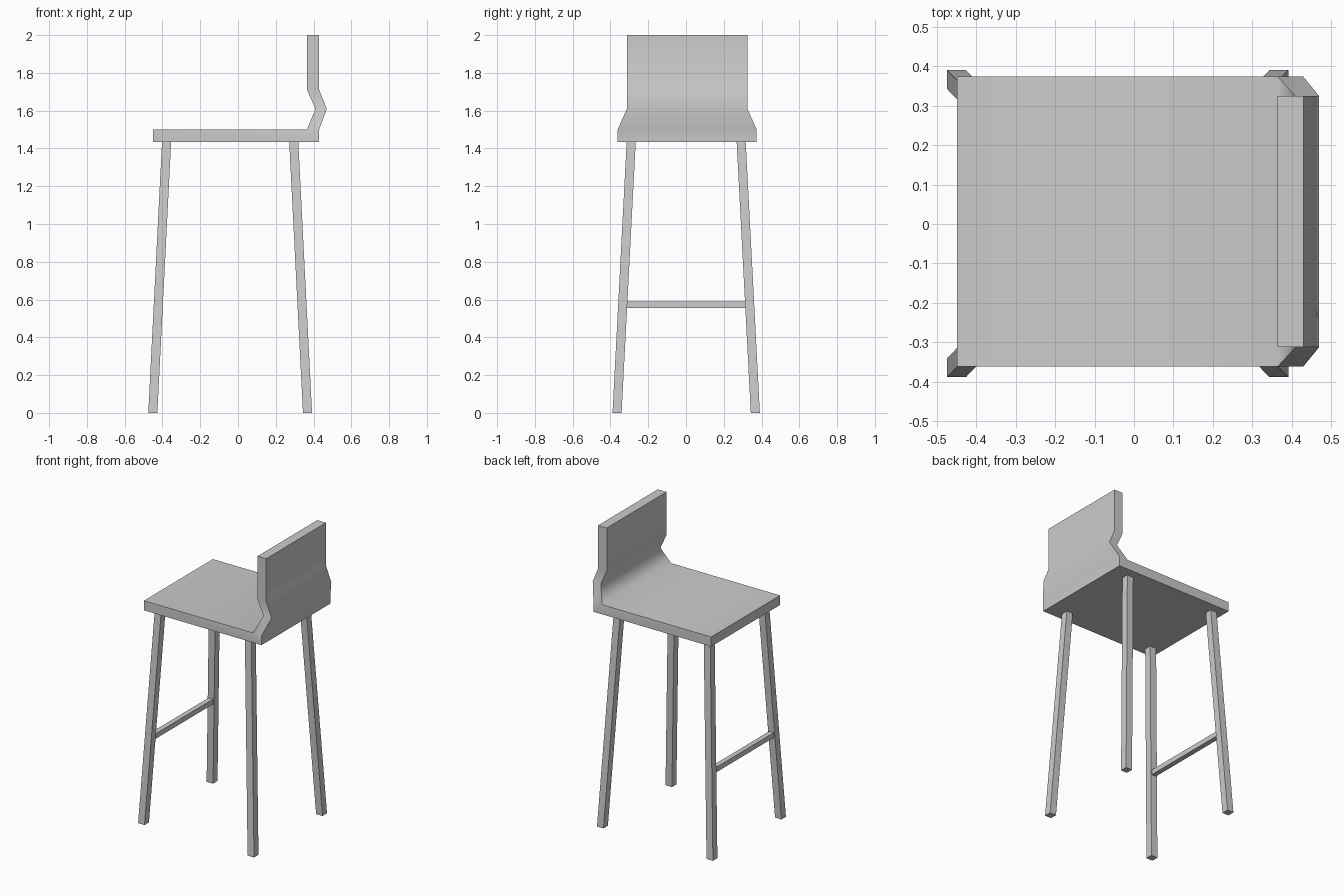
import bpy, bmesh, math

if "Cube" in bpy.data.objects:
    bpy.data.objects.remove(bpy.data.objects["Cube"])


def make_object(name, verts, faces, smooth=None):
    bm = bmesh.new()
    vs = [bm.verts.new(v) for v in verts]
    for f in faces:
        bm.faces.new([vs[i] for i in f])
    bmesh.ops.recalc_face_normals(bm, faces=bm.faces)
    mesh = bpy.data.meshes.new(name)
    bm.to_mesh(mesh)
    bm.free()
    obj = bpy.data.objects.new(name, mesh)
    bpy.context.collection.objects.link(obj)
    if smooth:
        bpy.ops.object.select_all(action='DESELECT')
        obj.select_set(True)
        bpy.context.view_layer.objects.active = obj
        bpy.ops.object.shade_smooth_by_angle(angle=math.radians(smooth))
    return obj


def bar(name, start, end, axes, size):
    """Square bar between two points; its ends lie in the plane of axes."""
    verts = []
    for p in (start, end):
        for a, b in ((-1, -1), (1, -1), (1, 1), (-1, 1)):
            v = list(p)
            v[axes[0]] += a * size / 2
            v[axes[1]] += b * size / 2
            verts.append(v)
    faces = [(0, 1, 2, 3), (4, 5, 6, 7)]
    faces += [(i, (i + 1) % 4, (i + 1) % 4 + 4, i + 4) for i in range(4)]
    return make_object(name, verts, faces)


# Seat and backrest: one bent sheet, narrower above the seat
profile = [(-.45, 1.435), (.43, 1.435), (.43, 1.5), (.47, 1.61), (.43, 1.71),
           (.43, 2), (.365, 2), (.365, 1.71), (.41, 1.61), (.365, 1.5), (-.45, 1.5)]
n = len(profile)
verts = [(x, .006 + side * (.368 if z < 1.55 else .319), z)
         for side in (-1, 1) for x, z in profile]
faces = [(i, (i + 1) % n, (i + 1) % n + n, i + n) for i in range(n)]
for cap in ((0, 1, 2, 9, 10), (2, 3, 8, 9), (3, 4, 7, 8), (4, 5, 6, 7)):
    faces += [cap, tuple(i + n for i in cap)]
make_object("seat_and_backrest", verts, faces, smooth=70)

# Splayed legs
for end, x_foot, x_top in (("rung_side", -.451, -.378), ("backrest_side", .368, .295)):
    for side, s in (("right", -1), ("left", 1)):
        bar(f"{end}_{side}_leg", (x_foot, .001 + s * .366, 0),
            (x_top, .001 + s * .291, 1.437), (0, 1), .048)

# Footrest rung between the two legs away from the backrest
bar("footrest_rung", (-.422, -.318, .572), (-.422, .318, .572), (0, 2), .034)
